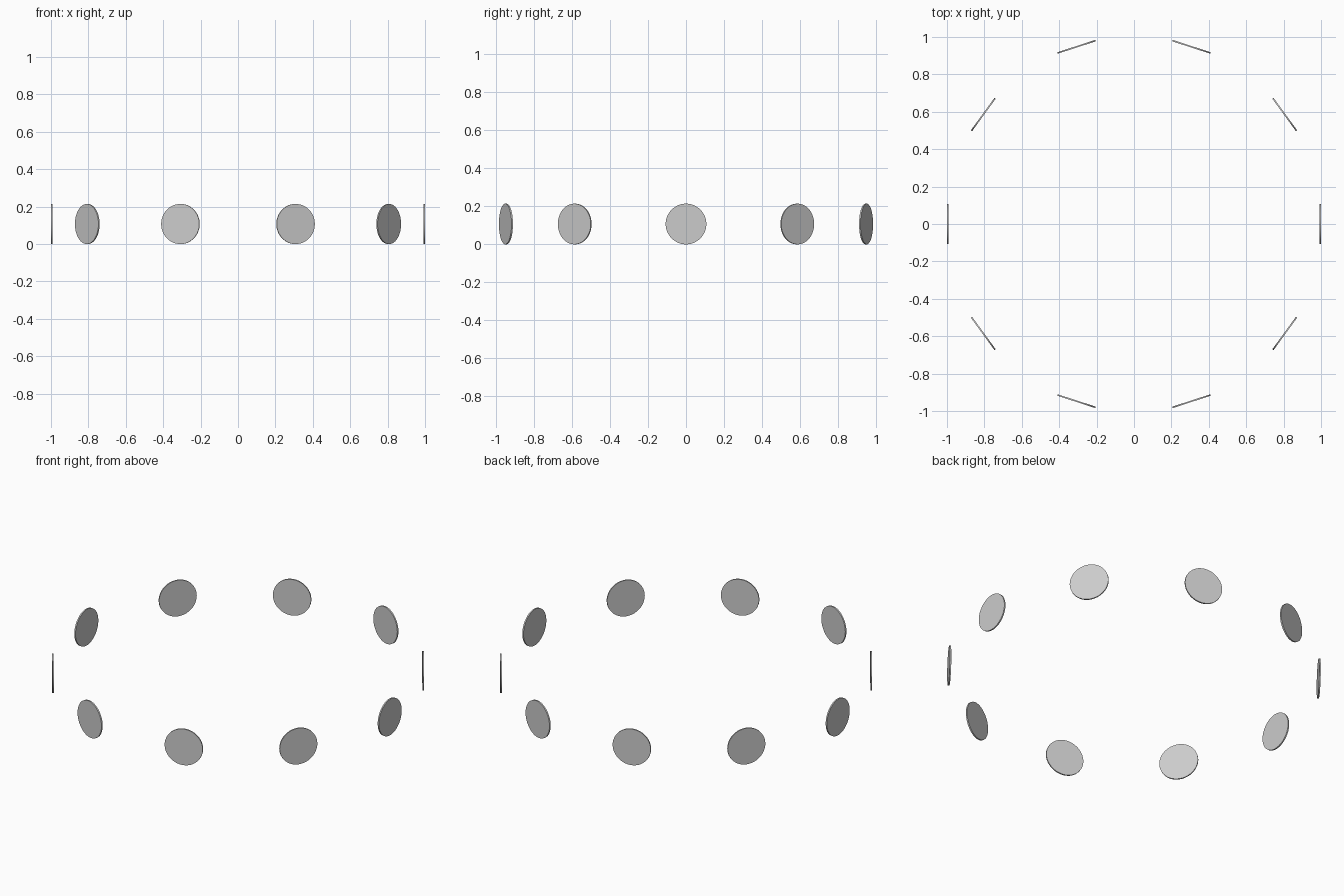
import bpy
from math import pi, cos, sin

if "Cube" in bpy.data.objects:
    bpy.data.objects.remove(bpy.data.objects["Cube"])

COUNT = 10          # discs around the ring
RADIUS = 0.107      # disc radius
THICK = 0.008       # disc thickness
RING = 1.0 - THICK / 2

# Ring of thin upright discs, each facing the centre
for i in range(COUNT):
    a = 2 * pi * i / COUNT
    bpy.ops.mesh.primitive_cylinder_add(
        vertices=64, radius=RADIUS, depth=THICK,
        location=(RING * cos(a), RING * sin(a), RADIUS),
        rotation=(0, pi / 2, a))
    disc = bpy.context.object
    disc.name = f"disc_{i + 1}"
    bpy.ops.object.shade_smooth_by_angle()
